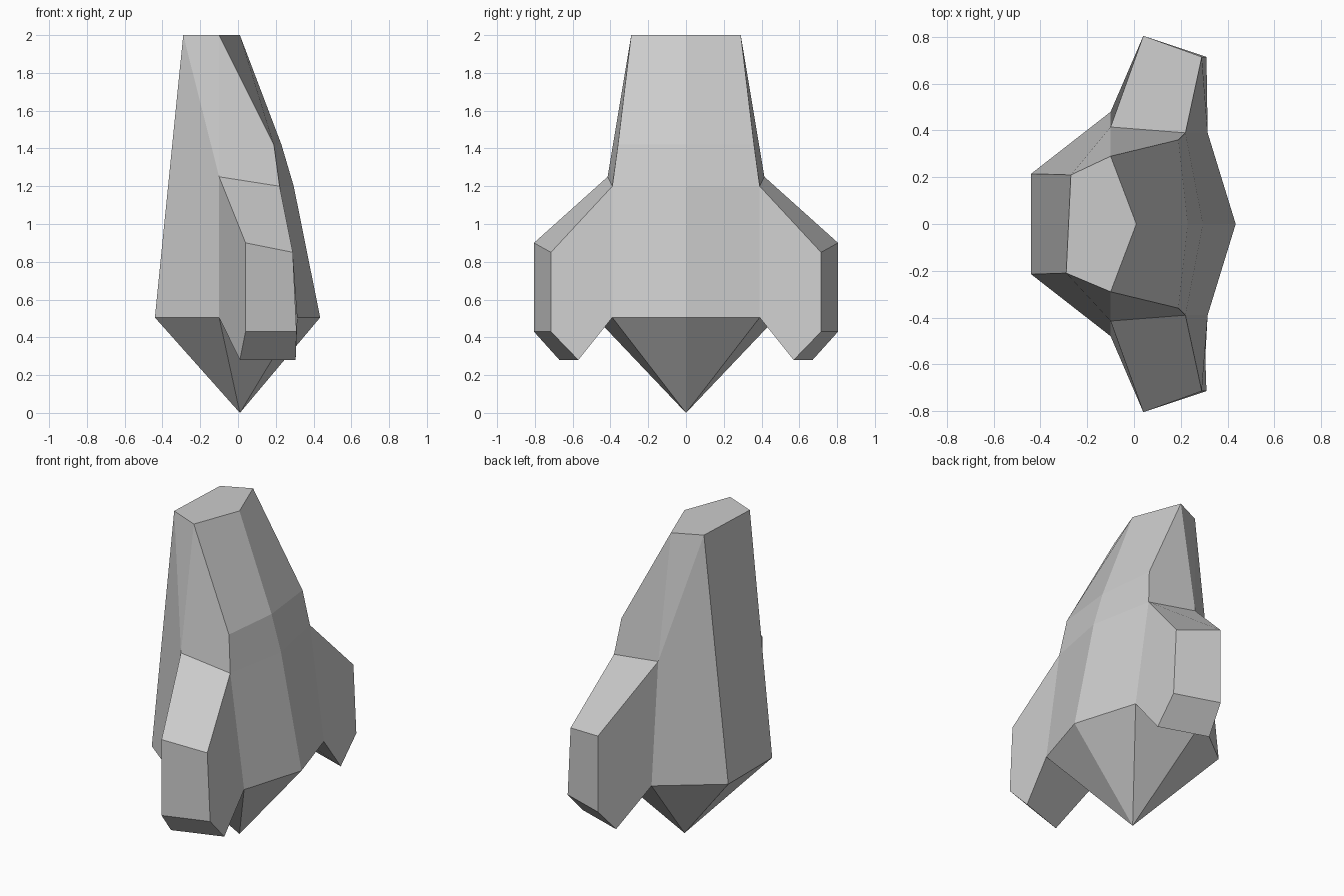
import bpy, bmesh

if "Cube" in bpy.data.objects:
    bpy.data.objects.remove(bpy.data.objects["Cube"])

bm = bmesh.new()


def face(points, side):
    """Add one flat panel, mirrored across y by side."""
    bm.faces.new([bm.verts.new((x, y * side, z)) for x, y, z in points])


def bands(a, b, side):
    """Quads between two matching profile lines."""
    for i in range(len(a) - 1):
        face([a[i], a[i + 1], b[i + 1], b[i]], side)


apex = (0.01, 0, 0)

for side in (1, -1):
    # Vertical profile lines of the hull, top to bottom
    ridge = [(0.01, 0, 2), (0.23, 0, 1.42), (0.295, 0, 1.2), (0.435, 0, 0.505)]
    shoulder = [(-0.1, 0.29, 2), (0.19, 0.36, 1.42), (0.22, 0.39, 1.2), (0.315, 0.39, 0.505)]
    flank = [(-0.1, 0.29, 2), (-0.1, 0.415, 1.25), (-0.1, 0.48, 0.505)]
    rear = [(-0.28 + 0.01 * side, 0.21, 2), (-0.44, 0.215, 0.505)]
    rear_mid = [(p[0], 0, p[2]) for p in ((-0.28, 0, 2), rear[1])]

    # Hull front, upper side, rear corner and back
    bands(ridge, shoulder, side)
    face([flank[0], shoulder[1], shoulder[2], flank[1]], side)
    face([flank[0], flank[1], rear[0]], side)
    face([flank[1], rear[1], rear[0]], side)
    face([flank[1], flank[2], rear[1]], side)
    bands(rear, rear_mid, side)

    # Flat top and pointed base
    face([ridge[0], shoulder[0], rear[0], rear_mid[0]], side)
    base = [ridge[3], shoulder[3], flank[2], rear[1], rear_mid[1]]
    for a, b in zip(base, base[1:]):
        face([a, b, apex], side)

    # Side fin: front and back outlines joined by a rim
    fin_front = [shoulder[2], (0.29, 0.715, 0.85), (0.31, 0.715, 0.43), (0.305, 0.57, 0.28), shoulder[3]]
    fin_back = [flank[1], (0.04, 0.805, 0.9), (0.04, 0.805, 0.43), (0.01, 0.67, 0.28), flank[2]]
    face(fin_front, side)
    face(fin_back, side)
    bands(fin_front, fin_back, side)

# Weld panels into one closed shell
bmesh.ops.remove_doubles(bm, verts=bm.verts[:], dist=0.0005)
bmesh.ops.recalc_face_normals(bm, faces=bm.faces[:])
mesh = bpy.data.meshes.new("finned_hull")
bm.to_mesh(mesh)
bm.free()
bpy.context.collection.objects.link(bpy.data.objects.new("finned_hull", mesh))
